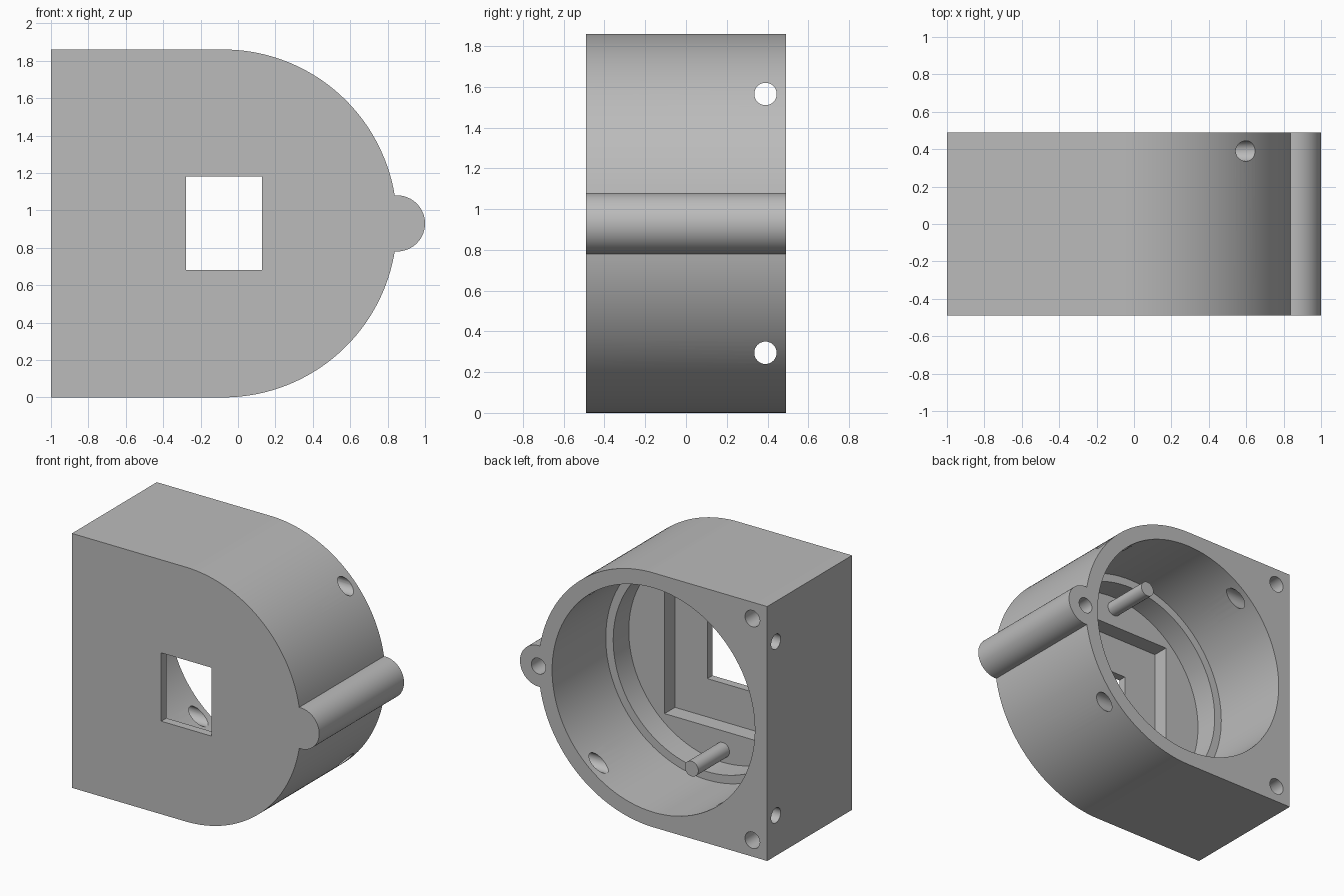
import bpy, bmesh
from math import sin, cos, pi, asin, atan2, radians

if "Cube" in bpy.data.objects:
    bpy.data.objects.remove(bpy.data.objects["Cube"])

CX, CZ, R = -0.08, 0.93, 0.93        # centre and radius of the rounded end
FRONT, BACK = -0.49, 0.49
LUG_X, LUG_R = 0.85, 0.15

grey = bpy.data.materials.new("plain grey")
grey.use_nodes = True
grey.diffuse_color = (0.5, 0.5, 0.5, 1)
grey.node_tree.nodes["Principled BSDF"].inputs["Base Color"].default_value = (0.5, 0.5, 0.5, 1)


def arc(cx, cz, r, a0, a1, n):
    return [(cx + r * cos(a0 + (a1 - a0) * i / n), cz + r * sin(a0 + (a1 - a0) * i / n))
            for i in range(n + 1)]


def circle(cx, cz, r, n=32):
    return arc(cx, cz, r, 0, 2 * pi, n)[:-1]


def rect(cx, cz, hw, hh):
    return [(cx - hw, cz - hh), (cx + hw, cz - hh), (cx + hw, cz + hh), (cx - hw, cz + hh)]


def prism(name, outline, a, b, axis="Y"):
    """Extrude an outline from a to b along Y (points are x, z) or X (points are y, z)."""
    bm = bmesh.new()
    place = (lambda p: (p[0], a, p[1])) if axis == "Y" else (lambda p: (a, p[0], p[1]))
    face = bm.faces.new([bm.verts.new(place(p)) for p in outline])
    ext = bmesh.ops.extrude_face_region(bm, geom=[face])
    moved = [v for v in ext["geom"] if isinstance(v, bmesh.types.BMVert)]
    step = (0, b - a, 0) if axis == "Y" else (b - a, 0, 0)
    bmesh.ops.translate(bm, verts=moved, vec=step)
    bmesh.ops.recalc_face_normals(bm, faces=bm.faces)
    mesh = bpy.data.meshes.new(name)
    bm.to_mesh(mesh)
    bm.free()
    mesh.materials.append(grey)
    obj = bpy.data.objects.new(name, mesh)
    bpy.context.collection.objects.link(obj)
    return obj


def smooth(obj):
    bpy.ops.object.select_all(action="DESELECT")
    obj.select_set(True)
    bpy.context.view_layer.objects.active = obj
    bpy.ops.object.shade_smooth_by_angle(angle=radians(30))


# Housing outline: square left end, round right end, side lug
half = 2 * asin(LUG_R / 2 / R)
turn = atan2(R * sin(half), CX + R * cos(half) - LUG_X)
outline = ([(-1, 2 * CZ), (-1, 0)]
           + arc(CX, CZ, R, -pi / 2, -half, 44)
           + arc(LUG_X, CZ, LUG_R, -turn, turn, 28)[1:-1]
           + arc(CX, CZ, R, half, pi / 2, 44))
housing = prism("housing", outline, FRONT, BACK)

# Stepped bore, rectangular pocket and front window
cutters = [
    prism("bore_cutter", circle(CX, CZ, 0.82, 112), -0.13, BACK + 0.1),
    prism("step_cutter", circle(CX, CZ, 0.76, 112), -0.31, 0.0),
    prism("pocket_cutter", rect(CX, CZ, 0.47, 0.53), -0.43, -0.2),
    prism("window_cutter", rect(-0.075, CZ, 0.203, 0.25), FRONT - 0.1, -0.3),
    prism("lug_hole_cutter", circle(LUG_X, CZ, 0.058), 0.1, BACK + 0.1),
]
# Blind corner holes and cross holes, mirrored about mid height
for side in (-1, 1):
    cutters.append(prism("corner_hole_cutter", circle(-0.88, CZ + side * 0.81, 0.06),
                         0.1, BACK + 0.1))
    cutters.append(prism("cross_hole_cutter", circle(0.39, CZ + side * 0.635, 0.055),
                         -1.2, 1.2, "X"))

for cutter in cutters:
    cutter.hide_render = True
    mod = housing.modifiers.new("cut", "BOOLEAN")
    mod.operation, mod.solver, mod.object = "DIFFERENCE", "EXACT", cutter
    bpy.context.view_layer.objects.active = housing
    bpy.ops.object.modifier_apply(modifier=mod.name)
    bpy.data.objects.remove(cutter)
smooth(housing)

# Two pins standing on the bore floor
for name, side in (("lower_pin", -1), ("upper_pin", 1)):
    smooth(prism(name, circle(CX, CZ + side * 0.67, 0.055), -0.32, 0.05))
